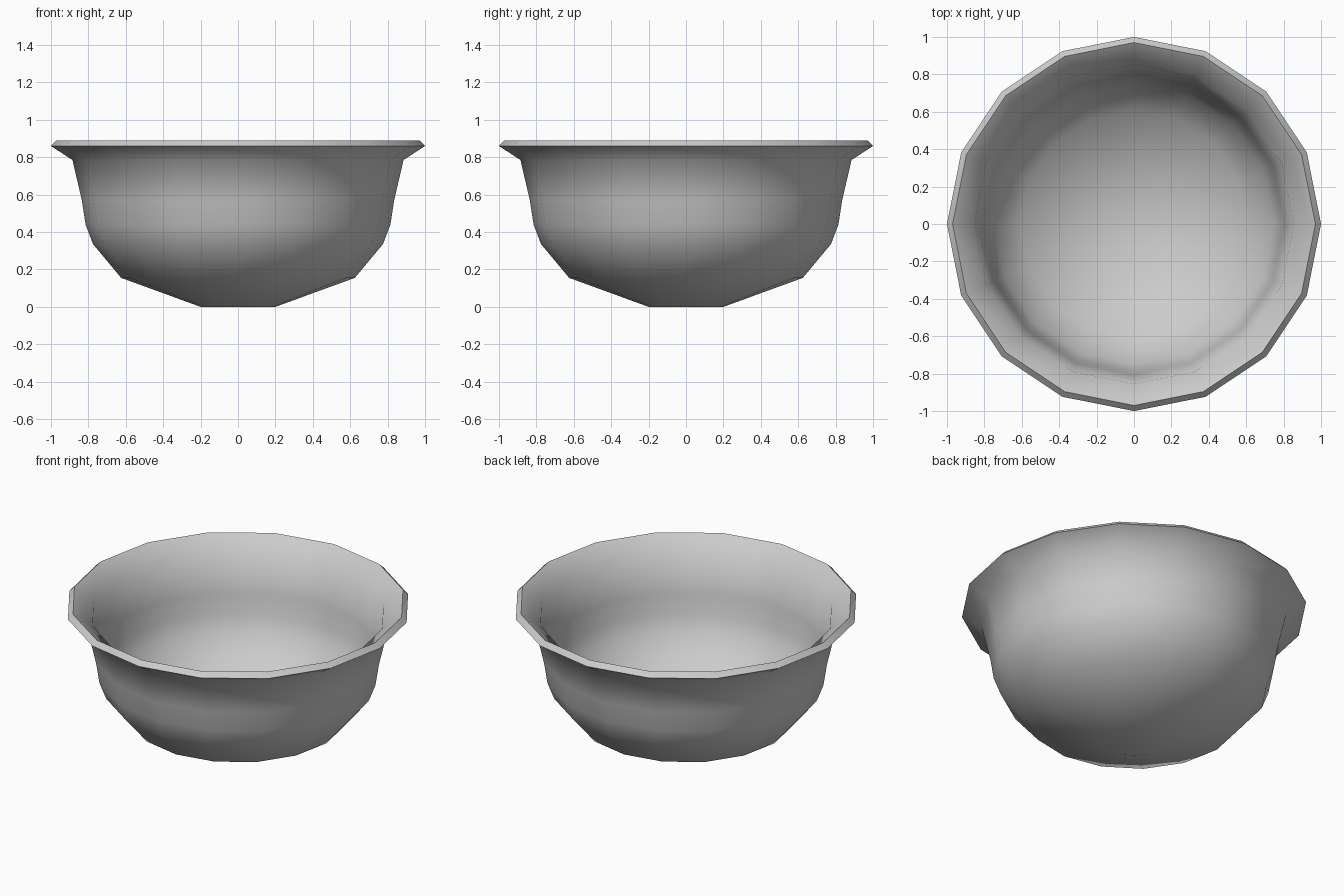
import bpy, bmesh, math

if "Cube" in bpy.data.objects:
    bpy.data.objects.remove(bpy.data.objects["Cube"])

SIDES = 16

# Closed wall profile (radius, height): outside going up, over the rim, inside going down
profile = [
    (0.20, 0.00), (0.625, 0.155), (0.775, 0.335), (0.815, 0.44),
    (0.835, 0.57), (0.885, 0.785), (1.00, 0.86),
    (0.97, 0.89), (0.855, 0.805), (0.806, 0.575), (0.786, 0.45),
    (0.749, 0.35), (0.607, 0.182), (0.195, 0.03),
]

# Bowl: lathe the profile into rings
bm = bmesh.new()
rings = []
for r, z in profile:
    rings.append([bm.verts.new((r * math.cos(2 * math.pi * i / SIDES),
                                r * math.sin(2 * math.pi * i / SIDES), z))
                  for i in range(SIDES)])
for a, b in zip(rings, rings[1:]):
    for i in range(SIDES):
        j = (i + 1) % SIDES
        bm.faces.new((a[i], a[j], b[j], b[i]))

# Flat foot and inner floor
bm.faces.new(rings[0])
bm.faces.new(rings[-1])
bmesh.ops.recalc_face_normals(bm, faces=bm.faces)

mesh = bpy.data.meshes.new("bowl")
bm.to_mesh(mesh)
bm.free()
bowl = bpy.data.objects.new("bowl", mesh)
bpy.context.collection.objects.link(bowl)

# Smooth walls, crisp rim edges
bpy.context.view_layer.objects.active = bowl
bowl.select_set(True)
bpy.ops.object.shade_smooth_by_angle(angle=math.radians(60))
